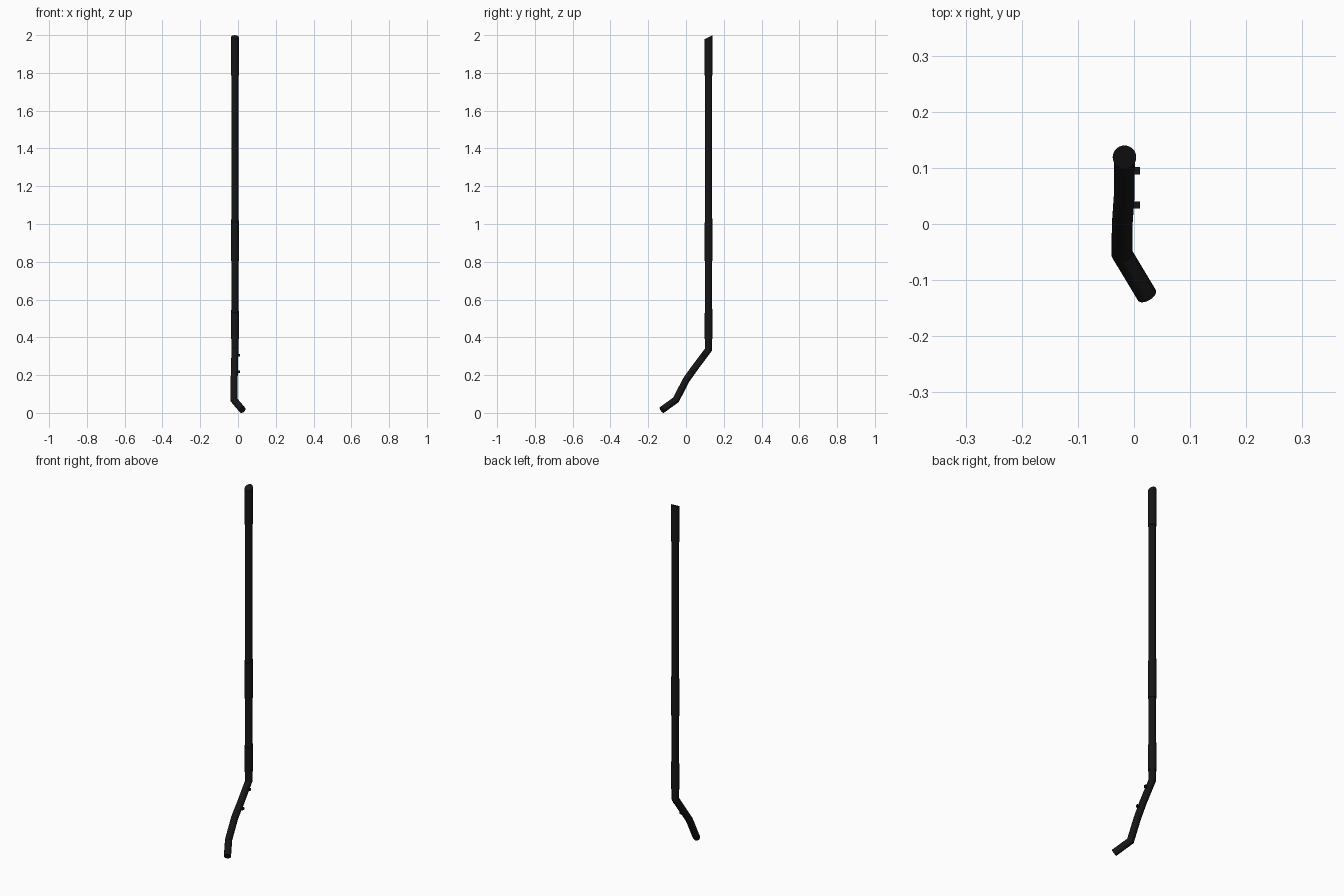
import bpy, bmesh, math
from mathutils import Vector

if "Cube" in bpy.data.objects:
    bpy.data.objects.remove(bpy.data.objects["Cube"])

SIDES = 32
black = bpy.data.materials.new("black")
black.diffuse_color = (0.008, 0.008, 0.008, 1)
black.use_nodes = True
black.node_tree.nodes["Principled BSDF"].inputs["Base Color"].default_value = black.diffuse_color


def finish(bm, name):
    bmesh.ops.recalc_face_normals(bm, faces=bm.faces)
    me = bpy.data.meshes.new(name)
    bm.to_mesh(me)
    bm.free()
    ob = bpy.data.objects.new(name, me)
    bpy.context.collection.objects.link(ob)
    me.materials.append(black)
    bpy.ops.object.select_all(action='DESELECT')
    ob.select_set(True)
    bpy.context.view_layer.objects.active = ob
    bpy.ops.object.shade_smooth_by_angle(angle=math.radians(25))
    return ob


def tube(name, pts, r, top_normal=None):
    """Capped round tube with mitred bends; the first end may be cut at a slant."""
    pts = [Vector(p) for p in pts]
    dirs = [(b - a).normalized() for a, b in zip(pts, pts[1:])]
    bm = bmesh.new()
    x = Vector((1, 0, 0))
    x = (x - dirs[0] * x.dot(dirs[0])).normalized()
    y = dirs[0].cross(x)
    ring = [pts[0] + r * (x * math.cos(a) + y * math.sin(a))
            for a in (2 * math.pi * i / SIDES for i in range(SIDES))]
    rings = []
    for i, p in enumerate(pts):
        d = dirs[max(i - 1, 0)]
        if i == 0:
            n = Vector(top_normal) if top_normal else d
        elif i == len(pts) - 1:
            n = d
        else:
            n = d + dirs[i]
        # slide every point along the segment onto the cutting plane
        ring = [q + d * ((p - q).dot(n) / d.dot(n)) for q in ring]
        rings.append([bm.verts.new(q) for q in ring])
    for a, b in zip(rings, rings[1:]):
        for i in range(SIDES):
            j = (i + 1) % SIDES
            bm.faces.new((a[i], a[j], b[j], b[i]))
    bm.faces.new(rings[0])
    bm.faces.new(rings[-1])
    return finish(bm, name)


# Bent pipe
PX, PY = -0.017, 0.119
tube("pipe", [(PX, PY, 1.97), (PX, PY, 0.335), (-0.0175, 0.05, 0.243),
              (-0.021, 0.0, 0.173), (-0.0215, -0.053, 0.069),
              (0.023, -0.127, 0.016)], 0.0185)

# Sleeves with slanted upper rims
for i, (top, bottom) in enumerate([(1.989, 1.785), (1.018, 0.805), (0.54, 0.39)]):
    tube(f"sleeve_{i + 1}", [(PX, PY, top), (PX, PY, bottom)], 0.021, (0, -0.5, 1))

# Small side pegs on the sloping section
for i, (y, z) in enumerate([(0.095, 0.304), (0.034, 0.219)]):
    bm = bmesh.new()
    bmesh.ops.create_cube(bm, size=1)
    bmesh.ops.scale(bm, vec=(0.026, 0.013, 0.013), verts=bm.verts)
    bmesh.ops.translate(bm, vec=(-0.002, y, z), verts=bm.verts)
    finish(bm, f"side_peg_{i + 1}")
